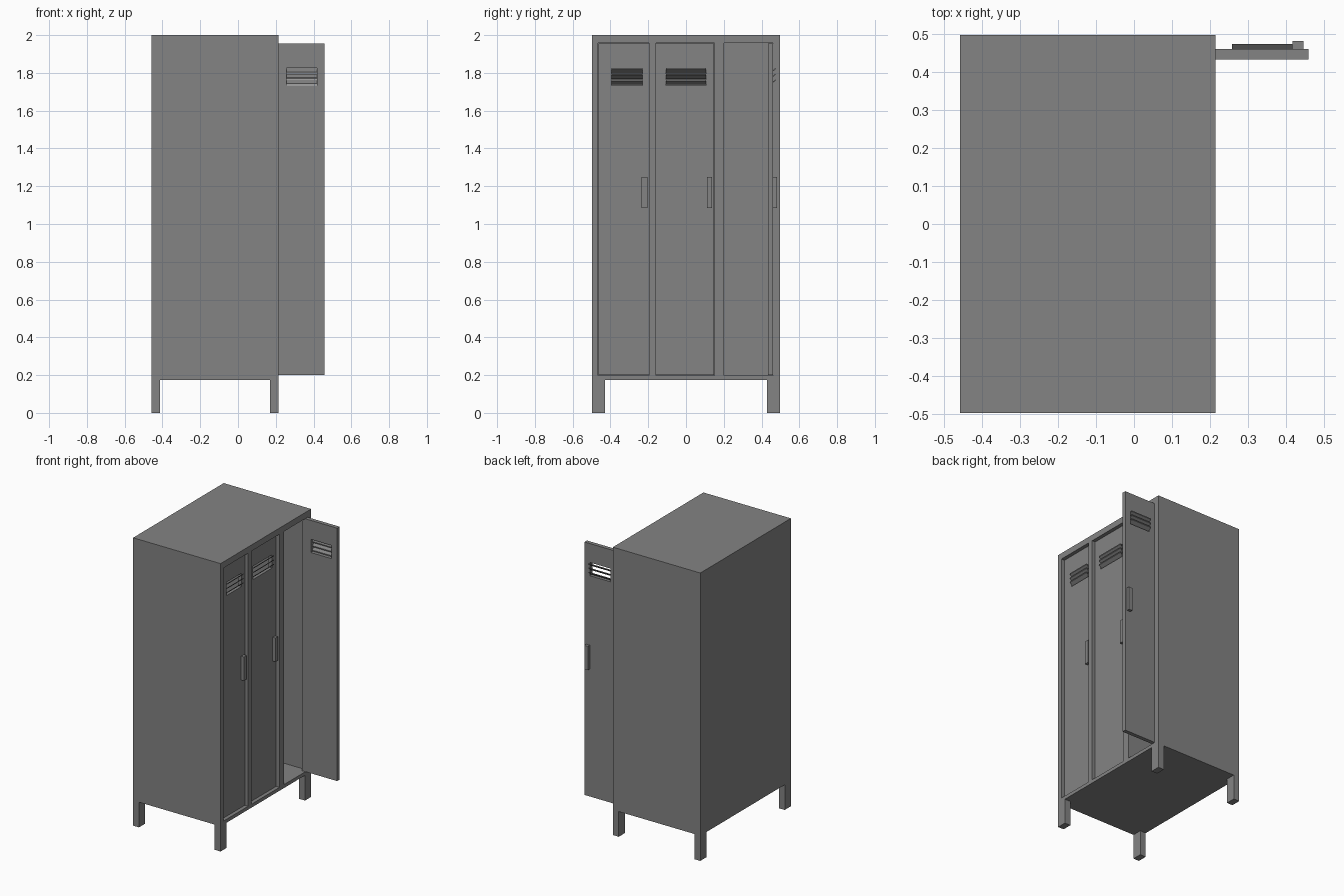
import bpy, bmesh
from mathutils import Vector

if "Cube" in bpy.data.objects:
    bpy.data.objects.remove(bpy.data.objects["Cube"])

Z_LOW, Z_HIGH = 0.199, 1.957     # door opening height
VENT_LOW, VENT_HIGH = 1.733, 1.825
FACE_X = 0.189                   # outer plane of the closed doors

paint = bpy.data.materials.new("dark_grey_paint")
paint.diffuse_color = (0.228, 0.228, 0.228, 1)
paint.use_nodes = True
paint.node_tree.nodes["Principled BSDF"].inputs["Base Color"].default_value = paint.diffuse_color


def finish(name, bm):
    bmesh.ops.recalc_face_normals(bm, faces=bm.faces)
    me = bpy.data.meshes.new(name)
    bm.to_mesh(me)
    bm.free()
    me.materials.append(paint)
    ob = bpy.data.objects.new(name, me)
    bpy.context.collection.objects.link(ob)
    return ob


def grid_plate(bm, us, zs, holes, place, depth, pocket=None):
    """Slab over a u/z grid; hole cells are cut through, or sunk by pocket."""
    verts = [[bm.verts.new(place(u, 0, z)) for z in zs] for u in us]
    sunk, faces = [], []
    for i in range(len(us) - 1):
        for j in range(len(zs) - 1):
            hole = (i, j) in holes
            if hole and pocket is None:
                continue
            f = bm.faces.new((verts[i][j], verts[i + 1][j],
                              verts[i + 1][j + 1], verts[i][j + 1]))
            faces.append(f)
            if hole:
                sunk.append(f)
    inward = place(0, -1, 0) - place(0, 0, 0)
    res = bmesh.ops.extrude_face_region(bm, geom=faces)
    bmesh.ops.translate(bm, vec=inward * depth,
                        verts=[g for g in res['geom'] if isinstance(g, bmesh.types.BMVert)])
    if sunk:
        res = bmesh.ops.extrude_discrete_faces(bm, faces=sunk)
        moved = {v for f in res['faces'] for v in f.verts}
        bmesh.ops.translate(bm, vec=inward * pocket, verts=list(moved))


def prism(bm, profile, u0, u1, place):
    """Extrude a (w, z) outline along u."""
    a = [bm.verts.new(place(u0, w, z)) for w, z in profile]
    b = [bm.verts.new(place(u1, w, z)) for w, z in profile]
    n = len(profile)
    bm.faces.new(a)
    bm.faces.new(b)
    for i in range(n):
        bm.faces.new((a[i], a[(i + 1) % n], b[(i + 1) % n], b[i]))


def rect(w0, w1, z0, z1):
    return [(w0, z0), (w1, z0), (w1, z1), (w0, z1)]


# Cabinet body with three compartments
bm = bmesh.new()
grid_plate(bm, [-0.497, -0.465, -0.195, -0.16, 0.15, 0.2, 0.46, 0.497],
           [0.175, Z_LOW, Z_HIGH, 2.0], {(1, 1), (3, 1), (5, 1)},
           lambda u, w, z: Vector((0.214 + w, u, z)), 0.672, pocket=0.65)
finish("cabinet_body", bm)

# Four legs
for xn, x0 in (("front", 0.169), ("back", -0.458)):
    for yn, y0 in (("left", -0.497), ("right", 0.43)):
        bm = bmesh.new()
        prism(bm, rect(x0, x0 + 0.045, 0, 0.175), y0, y0 + 0.067,
              lambda u, w, z: Vector((w, u, z)))
        finish(f"{xn}_{yn}_leg", bm)


def door(name, width, vent, grip, place):
    # Panel with vent opening
    bm = bmesh.new()
    grid_plate(bm, [0.0005, vent[0], vent[1], width - 0.0005],
               [Z_LOW + 0.0005, VENT_LOW, VENT_HIGH, Z_HIGH - 0.0005], {(1, 1)}, place, 0.027)
    finish(name + "_panel", bm)
    # Slanted louvre slats, high on the outside
    bm = bmesh.new()
    for k in range(3):
        t = VENT_HIGH - 0.03 * k
        prism(bm, [(0.013, t), (0.013, t - 0.007), (-0.012, t - 0.027), (-0.012, t - 0.02)],
              vent[0], vent[1], place)
    finish(name + "_louvres", bm)
    # Handle block
    bm = bmesh.new()
    prism(bm, rect(0, 0.021, 1.085, 1.25), grip[0], grip[1], place)
    finish(name + "_handle", bm)


def closed_at(y):
    return lambda u, w, z: Vector((FACE_X + w, y + u, z))


door("left_door", 0.27, (0.07, 0.235), (0.23, 0.26), closed_at(-0.465))
door("middle_door", 0.31, (0.055, 0.265), (0.27, 0.297), closed_at(-0.16))
# Right door swung open by a quarter turn
door("open_door", 0.27, (0.068, 0.228), (0.228, 0.256),
     lambda u, w, z: Vector((FACE_X + u, 0.46 + w, z)))
